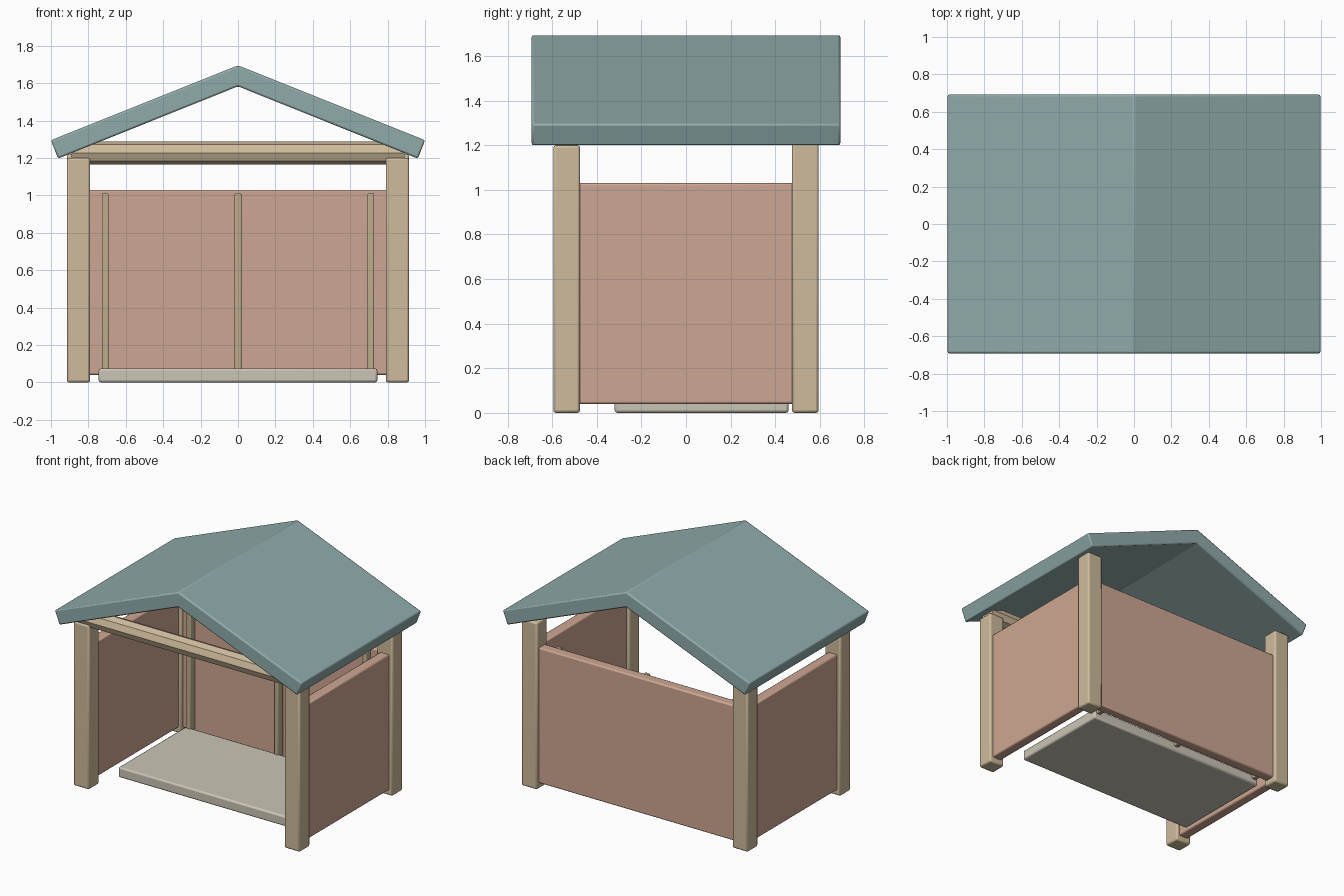
import bpy
import math

cube = bpy.data.objects.get("Cube")
if cube:
    bpy.data.objects.remove(cube, do_unlink=True)


def material(name, r, g, b):
    """Flat colour given as 0-255 display values, stored as linear."""
    def linear(v):
        v /= 255
        return v / 12.92 if v <= 0.04045 else ((v + 0.055) / 1.055) ** 2.4
    colour = (linear(r), linear(g), linear(b), 1)
    mat = bpy.data.materials.new(name)
    mat.use_nodes = True
    mat.diffuse_color = colour
    mat.node_tree.nodes["Principled BSDF"].inputs["Base Color"].default_value = colour
    return mat


wood = material("pale wood", 206, 187, 156)
batten_wood = material("batten wood", 190, 174, 142)
panel = material("terracotta panel", 206, 167, 147)
roof_paint = material("teal roof", 144, 171, 170)
floor_paint = material("stone floor", 203, 197, 182)


def finish(obj, name, mat, bevel):
    obj.name = obj.data.name = name
    obj.data.materials.append(mat)
    bpy.ops.object.select_all(action="DESELECT")
    obj.select_set(True)
    bpy.context.view_layer.objects.active = obj
    if bevel:
        mod = obj.modifiers.new("soft edges", "BEVEL")
        mod.width = bevel
        mod.segments = 2
        mod.limit_method = "ANGLE"
    bpy.ops.object.shade_smooth_by_angle(angle=math.radians(30))
    return obj


def box(name, xs, ys, zs, mat, bevel=0.01):
    """Box given by its extent along each axis."""
    spans = (xs, ys, zs)
    bpy.ops.mesh.primitive_cube_add(size=1, location=[sum(s) / 2 for s in spans])
    obj = bpy.context.object
    obj.scale = [s[1] - s[0] for s in spans]
    bpy.ops.object.transform_apply(location=False, rotation=False, scale=True)
    return finish(obj, name, mat, bevel)


# Corner posts and side walls
for side, label in ((1, "left"), (-1, "right")):
    post_x = sorted((side * 0.79, side * 0.915))
    box(f"front_{label}_post", post_x, (-0.595, -0.475), (0, 1.2), wood, 0.012)
    box(f"back_{label}_post", post_x, (0.475, 0.595), (0, 1.22), wood, 0.012)
    wall_x = sorted((side * 0.815, side * 0.89))
    box(f"{label}_wall", wall_x, (-0.49, 0.49), (0.04, 1.03), panel)

# Back wall with its battens
box("back_wall", (-0.805, 0.805), (0.495, 0.57), (0.04, 1.03), panel)
for x, label in ((-0.71, "right"), (0, "middle"), (0.71, "left")):
    box(f"{label}_batten", (x - 0.018, x + 0.018), (0.44, 0.495), (0.04, 1.01),
        batten_wood, 0.005)

# Floor slab
box("floor", (-0.745, 0.745), (-0.32, 0.46), (0, 0.075), floor_paint, 0.012)

# Front cross beam
bpy.ops.mesh.primitive_cylinder_add(vertices=8, radius=0.062, depth=1.78,
                                    location=(0, -0.535, 1.227),
                                    rotation=(0, math.pi / 2, 0))
finish(bpy.context.object, "front_beam", wood, 0)

# Gabled roof, a chevron profile run from front to back
profile = [(-1, 1.295), (0, 1.695), (1, 1.295), (0.962, 1.197), (0, 1.583), (-0.962, 1.197)]
n = len(profile)
verts = [(x, y, z) for y in (-0.692, 0.692) for x, z in profile]
left, right = (0, 1, 4, 5), (1, 2, 3, 4)
faces = [left[::-1], right[::-1]]
faces += [tuple(i + n for i in f) for f in (left, right)]
faces += [(i, (i + 1) % n, (i + 1) % n + n, i + n) for i in range(n)]
mesh = bpy.data.meshes.new("roof")
mesh.from_pydata(verts, [], faces)
roof = bpy.data.objects.new("roof", mesh)
bpy.context.collection.objects.link(roof)
bpy.context.view_layer.objects.active = roof
bpy.ops.object.select_all(action="DESELECT")
roof.select_set(True)
bpy.ops.object.mode_set(mode="EDIT")
bpy.ops.mesh.select_all(action="SELECT")
bpy.ops.mesh.normals_make_consistent(inside=False)
bpy.ops.object.mode_set(mode="OBJECT")
finish(roof, "roof", roof_paint, 0.01)
